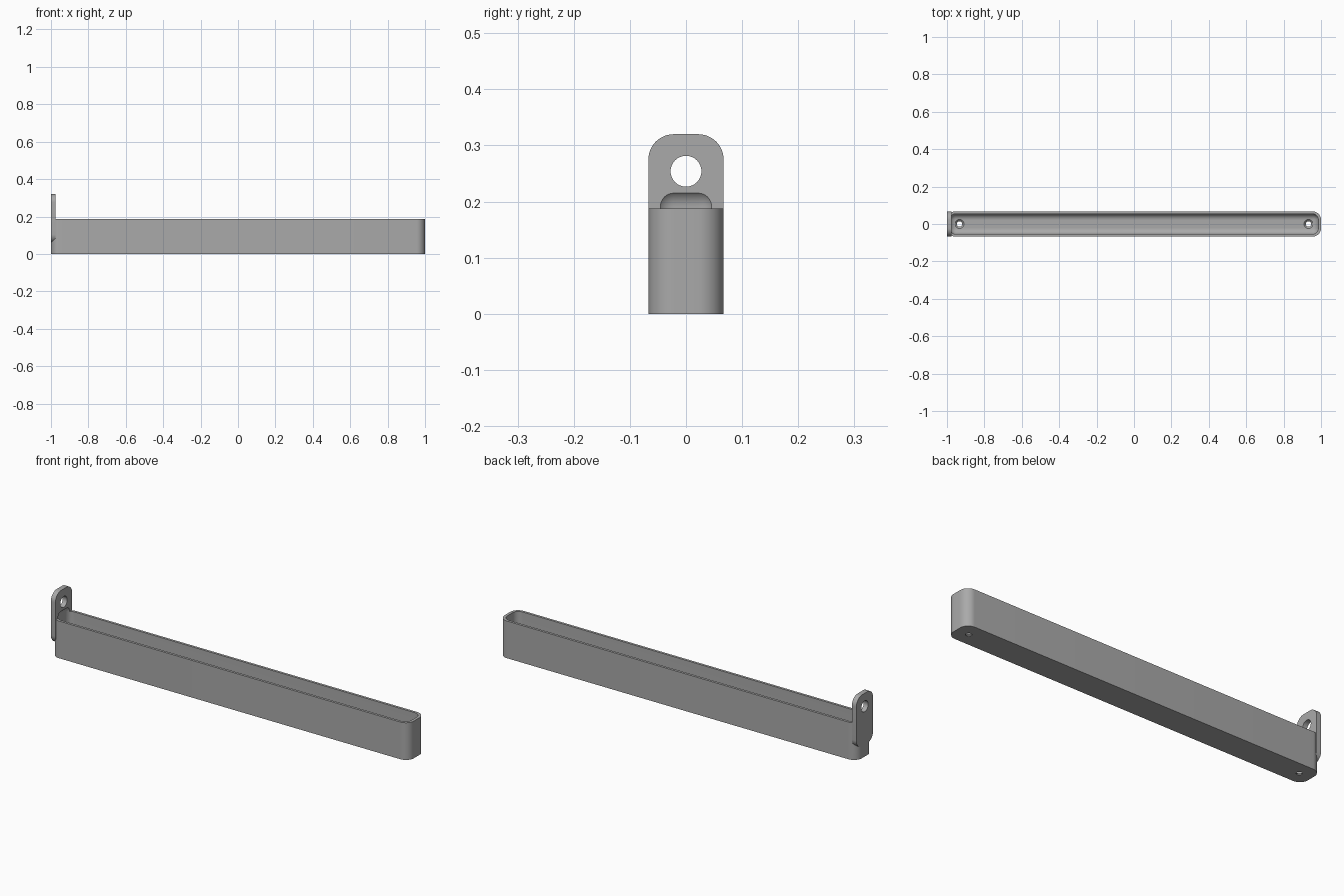
import bpy, bmesh, math
from mathutils import Vector

if "Cube" in bpy.data.objects:
    bpy.data.objects.remove(bpy.data.objects["Cube"])

W, R = 0.067, 0.045            # half width, outer corner radius
H = 0.188                      # tray height
WALL = 0.0125

grey = bpy.data.materials.new("plain grey")
grey.diffuse_color = (0.4, 0.4, 0.4, 1)
grey.use_nodes = True
grey.node_tree.nodes["Principled BSDF"].inputs["Base Color"].default_value = grey.diffuse_color


def finish(name, bm):
    bmesh.ops.recalc_face_normals(bm, faces=bm.faces)
    me = bpy.data.meshes.new(name)
    bm.to_mesh(me)
    bm.free()
    me.materials.append(grey)
    ob = bpy.data.objects.new(name, me)
    bpy.context.collection.objects.link(ob)
    return ob


def rounded_prism(name, hx, hy, r, base, place, depth, n=12):
    """Rounded rectangle outline placed by a function, extruded by depth."""
    bm = bmesh.new()
    pts = []
    for q, (sx, sy) in enumerate([(1, 1), (-1, 1), (-1, -1), (1, -1)]):
        for i in range(n + 1):
            a = math.pi / 2 * (q + i / n)
            pts.append((sx * (hx - r) + r * math.cos(a), sy * (hy - r) + r * math.sin(a)))
    f = bm.faces.new([bm.verts.new(place(u, v, base)) for u, v in pts])
    ext = bmesh.ops.extrude_face_region(bm, geom=[f])
    move = Vector(place(0, 0, base + depth)) - Vector(place(0, 0, base))
    bmesh.ops.translate(bm, vec=move, verts=[g for g in ext["geom"] if isinstance(g, bmesh.types.BMVert)])
    return finish(name, bm)


def rounded_box(name, lo, hi, r):
    bm = bmesh.new()
    bmesh.ops.create_cube(bm, size=1)
    for v in bm.verts:
        v.co = [lo[i] if v.co[i] < 0 else hi[i] for i in range(3)]
    bmesh.ops.bevel(bm, geom=bm.edges[:], offset=r, segments=10, profile=0.5, affect='EDGES')
    return finish(name, bm)


def cone(name, r1, r2, z1, z2, x):
    bm = bmesh.new()
    bmesh.ops.create_cone(bm, cap_ends=True, segments=40, radius1=r1, radius2=r2, depth=z2 - z1)
    bmesh.ops.translate(bm, vec=(x, 0, (z1 + z2) / 2), verts=bm.verts)
    return finish(name, bm)


def boolean(ob, other, op):
    m = ob.modifiers.new("bool", 'BOOLEAN')
    m.operation, m.solver, m.object = op, 'EXACT', other
    bpy.context.view_layer.objects.active = ob
    bpy.ops.object.modifier_apply(modifier=m.name)
    bpy.data.objects.remove(other)


# long tray body
tray = rounded_prism("hanging_tray", 1, W, R, 0, lambda u, v, d: (u, v, d), H)

# hanging tab: upright plate with rounded ends
tab = rounded_prism("tab", W, 0.13, R, -1, lambda u, v, d: (d, u, 0.19 + v), 0.025)
boolean(tray, tab, 'UNION')

# cavity, filleted all round, biting slightly into the tab
cavity = rounded_box("cavity", (-1 + WALL + 0.002, -W + WALL, 0.014),
                     (1 - WALL - 0.002, W - WALL, 0.224), 0.033)
boolean(tray, cavity, 'DIFFERENCE')

# hole in the tab
hole = rounded_prism("tab_hole", 0.0275, 0.0275, 0.0275, -1.02,
                     lambda u, v, d: (d, u, 0.254 + v), 0.08)
boolean(tray, hole, 'DIFFERENCE')

# countersunk screw holes in the floor
for x in (-0.933, 0.933):
    boolean(tray, cone("screw_hole", 0.014, 0.014, -0.02, 0.05, x), 'DIFFERENCE')
    boolean(tray, cone("countersink", 0.012, 0.028, 0.002, 0.018, x), 'DIFFERENCE')

bpy.ops.object.select_all(action='DESELECT')
tray.select_set(True)
bpy.context.view_layer.objects.active = tray
bpy.ops.object.shade_smooth_by_angle(angle=math.radians(30))
